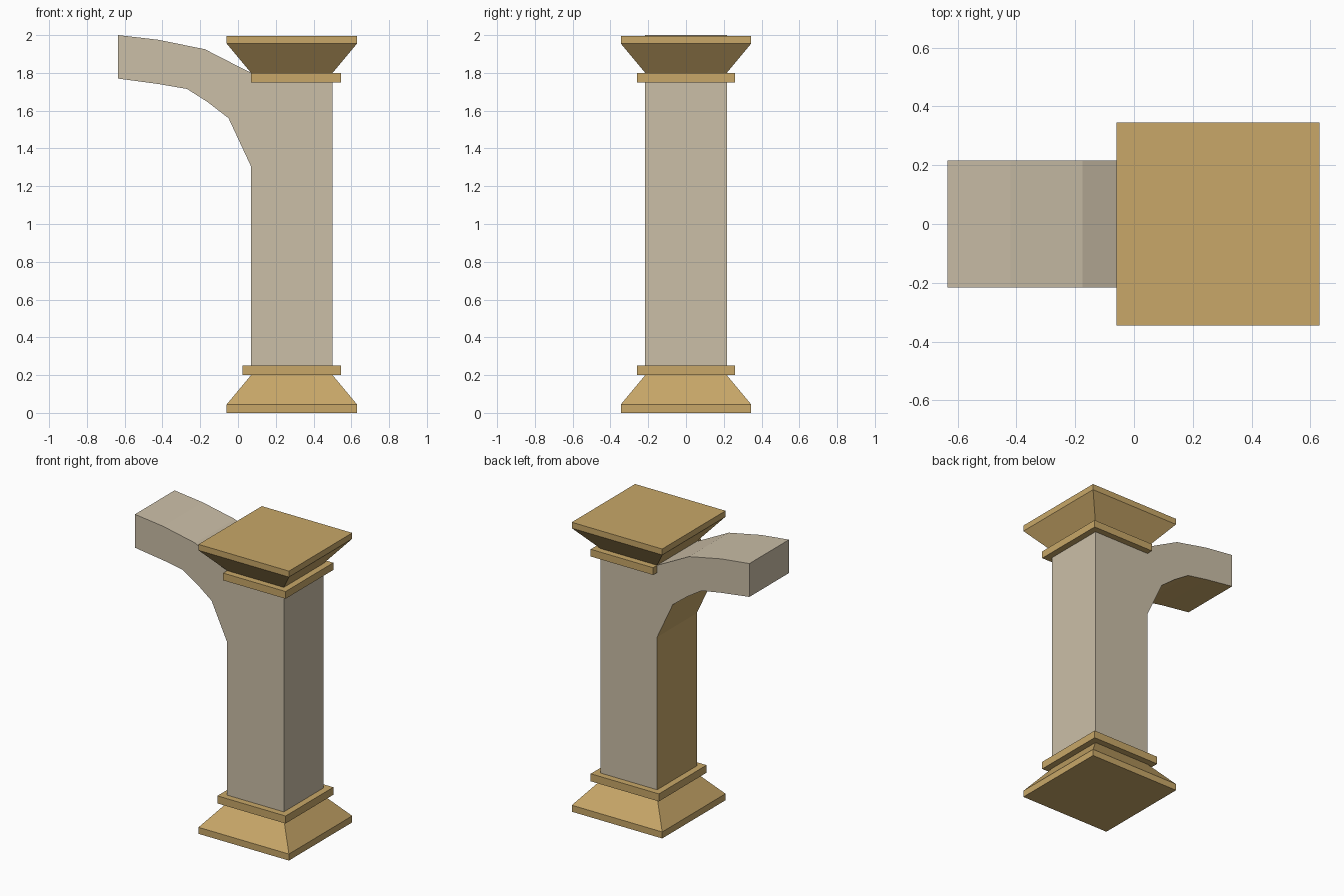
import bpy, bmesh

if "Cube" in bpy.data.objects:
    bpy.data.objects.remove(bpy.data.objects["Cube"])

CX = 0.285   # pillar centre in x
HALF = 0.216  # pillar half width


def material(name, rgb):
    m = bpy.data.materials.new(name)
    m.diffuse_color = (*rgb, 1)
    m.use_nodes = True
    m.node_tree.nodes["Principled BSDF"].inputs["Base Color"].default_value = m.diffuse_color
    return m


cream = material("cream stone", (0.60, 0.52, 0.39))
gold = material("gold trim", (0.58, 0.39, 0.14))


def finish(name, bm, mats):
    bmesh.ops.recalc_face_normals(bm, faces=bm.faces)
    me = bpy.data.meshes.new(name)
    bm.to_mesh(me)
    bm.free()
    for m in mats:
        me.materials.append(m)
    ob = bpy.data.objects.new(name, me)
    bpy.context.collection.objects.link(ob)
    return ob


def stacked(name, rings, left=None):
    """Square section lofted through (z, half width) rings; left clamps min x."""
    bm = bmesh.new()
    loops = []
    for z, h in rings:
        x0 = CX - h if left is None else left
        loops.append([bm.verts.new(p) for p in
                      ((x0, -h, z), (CX + h, -h, z), (CX + h, h, z), (x0, h, z))])
    bm.faces.new(loops[0])
    bm.faces.new(loops[-1])
    for a, b in zip(loops, loops[1:]):
        for i in range(4):
            j = (i + 1) % 4
            bm.faces.new((a[i], a[j], b[j], b[i]))
    return finish(name, bm, [gold])


# Pillar with half arch: one side profile extruded through y
L, R = CX - HALF, CX + HALF
inner = [(L, 0.2), (L, 1.305), (-0.05, 1.56), (-0.16, 1.645), (-0.27, 1.715),
         (-0.42, 1.741), (-0.635, 1.77)]
outer = [(-0.635, 2.0), (-0.42, 1.975), (-0.175, 1.925), (L, 1.8), (R, 1.8), (R, 0.2)]
profile = inner + outer
bm = bmesh.new()
front = [bm.verts.new((x, -HALF, z)) for x, z in profile]
back = [bm.verts.new((x, HALF, z)) for x, z in profile]
bm.faces.new(front)
bm.faces.new(back)
for i in range(len(profile)):
    j = (i + 1) % len(profile)
    f = bm.faces.new((front[i], front[j], back[j], back[i]))
    # inner face of the arch is gold
    f.material_index = 1 if i < len(inner) - 1 else 0
finish("pillar_and_half_arch", bm, [cream, gold])

# Base, capital and their bands
stacked("base", [(0, 0.345), (0.045, 0.345), (0.2, HALF)])
stacked("lower_band", [(0.2, 0.26), (0.252, 0.26)])
stacked("upper_band", [(1.75, 0.26), (1.8, 0.26)], left=L)
stacked("capital", [(1.8, HALF), (1.955, 0.345), (1.996, 0.345)])
